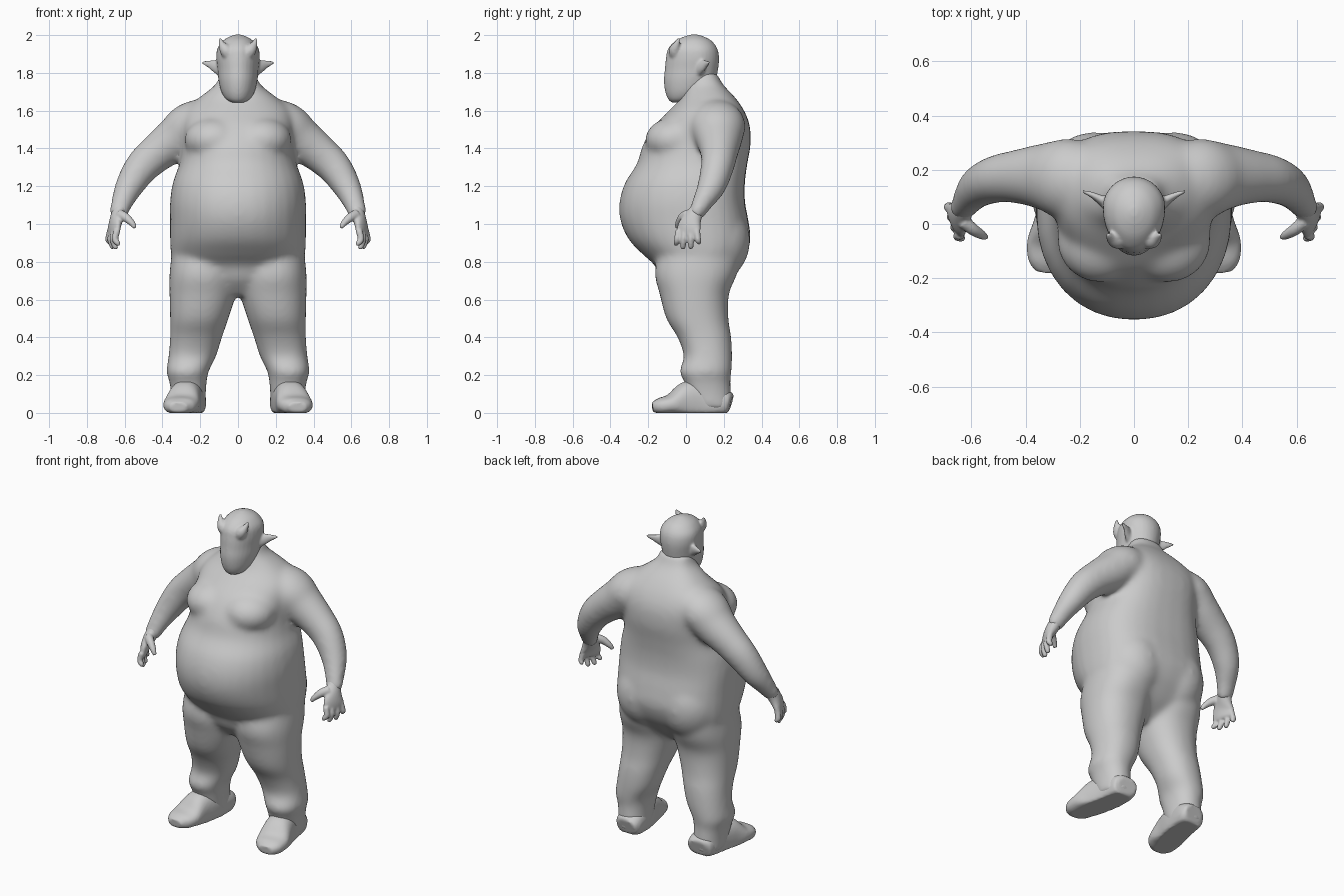
import bpy, bmesh, math
from mathutils import Vector, Matrix

grey = bpy.data.materials.new("plain grey")
grey.diffuse_color = (0.6, 0.6, 0.6, 1)
N = 32


def smooth_rows(rows, steps=5):
    """Catmull-Rom interpolation between rows of numbers."""
    out = []
    for i in range(len(rows) - 1):
        a, b, c, d = (rows[max(0, min(len(rows) - 1, i + k))] for k in (-1, 0, 1, 2))
        for s in range(steps):
            t = s / steps
            out.append([0.5 * (2 * q + (r - p) * t + (2 * p - 5 * q + 4 * r - w) * t * t
                               + (3 * q - p - 3 * r + w) * t ** 3)
                        for p, q, r, w in zip(a, b, c, d)])
    return out + [list(rows[-1])]


def skin(bm, rings):
    """Closed skin over a stack of rings."""
    vs = [[bm.verts.new(p) for p in ring] for ring in rings]
    faces = [bm.faces.new(vs[0][::-1]), bm.faces.new(vs[-1])]
    for lo, hi in zip(vs, vs[1:]):
        for i in range(N):
            j = (i + 1) % N
            faces.append(bm.faces.new((lo[i], lo[j], hi[j], hi[i])))
    bmesh.ops.recalc_face_normals(bm, faces=faces)


def circle(front=2.0, back=2.0):
    """Unit outline, squarer where the power is higher."""
    for i in range(N):
        c, s = math.cos(2 * math.pi * i / N), math.sin(2 * math.pi * i / N)
        e = 2 / (back if s > 0 else front)
        yield (math.copysign(abs(c) ** e, c), math.copysign(abs(s) ** e, s))


def stack(bm, rows, front=2.0, back=2.0, side=1):
    """Level sections: z, centre x, half width, front y, back y, widest y."""
    rings = []
    for z, cx, w, yf, yb, ym in smooth_rows(rows):
        rings.append([(side * (cx + w * c), ym + s * ((yb - ym) if s > 0 else (ym - yf)), z)
                      for c, s in circle(front, back)])
    skin(bm, rings)


def tube(bm, rows, ref=(1, 0, 0), side=1, power=2.0, floor=-1):
    """Sections along a path: x, y, z, half width, half depth."""
    rows = smooth_rows(rows)
    pts = [Vector(r[:3]) for r in rows]
    rings = []
    for i, r in enumerate(rows):
        t = (pts[min(i + 1, len(pts) - 1)] - pts[max(i - 1, 0)]).normalized()
        u = t.cross(Vector(ref)).normalized()
        v = t.cross(u)
        ring = [pts[i] + u * (c * r[3]) + v * (s * r[4]) for c, s in circle(power, power)]
        rings.append([(side * p.x, p.y, max(p.z, floor)) for p in ring])
    skin(bm, rings)


def ball(bm, centre, radii):
    bmesh.ops.create_uvsphere(bm, u_segments=24, v_segments=16, radius=1,
                              matrix=Matrix.Translation(centre) @ Matrix.Diagonal((*radii, 1)))


def finish(bm, name, voxel, rounds):
    """Fuse overlapping pieces into one soft skin."""
    me = bpy.data.meshes.new(name)
    bm.to_mesh(me)
    bm.free()
    me.materials.append(grey)
    ob = bpy.data.objects.new(name, me)
    bpy.context.collection.objects.link(ob)
    m = ob.modifiers.new("fuse", 'REMESH')
    m.mode, m.voxel_size, m.use_smooth_shade = 'VOXEL', voxel, True
    m = ob.modifiers.new("soften", 'SMOOTH')
    m.factor, m.iterations = 0.5, rounds
    return ob


# Body: torso, belly, arms and trouser legs
bm = bmesh.new()
stack(bm, [(.62, 0, .10, -.06, .12, .05), (.70, 0, .22, -.13, .22, .06),
           (.78, 0, .33, -.165, .285, .07), (.84, 0, .355, -.23, .32, .07),
           (.92, 0, .36, -.305, .342, .06), (1.02, 0, .36, -.348, .33, .05),
           (1.12, 0, .36, -.352, .312, .04), (1.22, 0, .345, -.322, .312, .04),
           (1.32, 0, .31, -.26, .325, .06), (1.42, 0, .295, -.228, .342, .08),
           (1.52, 0, .30, -.168, .338, .11), (1.60, 0, .285, -.09, .308, .13),
           (1.67, 0, .205, -.025, .26, .12), (1.74, 0, .118, .0, .195, .10),
           (1.80, 0, .095, .02, .165, .09)], front=2.15, back=2.6)
for s in (1, -1):
    stack(bm, [(.92, .17, .17, -.12, .30, .08), (.75, .182, .18, -.165, .275, .06),
               (.63, .187, .176, -.14, .228, .05), (.50, .205, .155, -.105, .225, .06),
               (.40, .222, .138, -.045, .24, .09), (.30, .242, .126, -.012, .245, .11),
               (.22, .267, .112, -.035, .242, .10), (.17, .265, .10, -.012, .235, .10),
               (.10, .262, .092, .01, .24, .11), (.02, .26, .09, .05, .24, .14)],
          front=2.2, back=2.2, side=s)
    tube(bm, [(.10, .15, 1.56, .11, .12), (.24, .165, 1.52, .13, .15),
              (.33, .175, 1.45, .118, .125), (.43, .175, 1.375, .102, .10),
              (.51, .165, 1.30, .092, .088), (.575, .135, 1.20, .076, .076),
              (.615, .085, 1.11, .058, .055), (.637, .045, 1.04, .048, .040)],
         ref=(0, 1, 0), side=s)
    ball(bm, (s * .125, -.06, 1.445), (.16, .157, .12))    # chest
    ball(bm, (s * .15, .14, .91), (.19, .20, .22))         # seat
finish(bm, "body", .013, 22)

# Head with ears and small horns
bm = bmesh.new()
stack(bm, [(1.643, 0, .03, -.075, -.01, -.04), (1.66, 0, .062, -.094, .03, -.02),
           (1.70, 0, .088, -.110, .11, .01), (1.76, 0, .103, -.117, .155, .03),
           (1.82, 0, .109, -.112, .17, .05), (1.88, 0, .115, -.106, .175, .06),
           (1.93, 0, .109, -.094, .165, .06), (1.97, 0, .08, -.055, .135, .05),
           (1.992, 0, .045, -.01, .095, .045), (2.003, 0, .012, .03, .06, .045)])
for s in (1, -1):
    tube(bm, [(.085, .07, 1.825, .045, .03), (.115, .085, 1.835, .036, .02),
              (.15, .105, 1.846, .022, .012), (.192, .122, 1.855, .006, .006)],
         ref=(0, 1, 0), side=s)
    tube(bm, [(.042, -.05, 1.895, .04, .04), (.066, -.058, 1.922, .033, .033),
              (.085, -.05, 1.95, .019, .019), (.097, -.038, 1.983, .007, .007)],
         ref=(0, 1, 0), side=s)
finish(bm, "head", .007, 6)

palm_normal = (.92, -.38, 0)
for s, word in ((1, "left"), (-1, "right")):
    # Hand: palm, four fingers and thumb
    bm = bmesh.new()
    tube(bm, [(.618, .075, 1.10, .036, .036), (.638, .04, 1.04, .046, .036),
              (.653, .018, .99, .064, .028), (.660, .012, .945, .066, .020),
              (.661, .012, .93, .05, .012)], ref=palm_normal, side=s)
    for y0, y1, z1 in ((-.040, -.052, .885), (-.008, -.016, .866),
                       (.026, .026, .868), (.058, .068, .892)):
        x0, x1 = .655 + .36 * y0, .655 + .36 * y1
        tube(bm, [(x0, y0, .965, .017, .018), (x0 + .01, (y0 + y1) / 2, .92, .016, .017),
                  (x1, y1, z1 + .012, .014, .014), (x1 - .003, y1, z1, .007, .007)],
             ref=palm_normal, side=s)
    tube(bm, [(.63, .01, 1.05, .028, .025), (.595, -.02, 1.035, .024, .022),
              (.562, -.04, 1.005, .017, .017), (.545, -.05, .98, .010, .010)],
         ref=(0, 1, 0), side=s)
    finish(bm, word + "_hand", .006, 3)

    # Shoe with a flat sole, toe turned outwards
    bm = bmesh.new()
    tube(bm, [(.25, .238, .05, .06, .045), (.25, .21, .055, .082, .07),
              (.262, .09, .06, .085, .11), (.282, .0, .06, .088, .105),
              (.30, -.08, .045, .096, .055), (.312, -.14, .035, .08, .043),
              (.315, -.178, .03, .045, .026)],
         ref=(0, 0, 1), side=s, power=2.4, floor=0)
    finish(bm, word + "_shoe", .009, 3)
